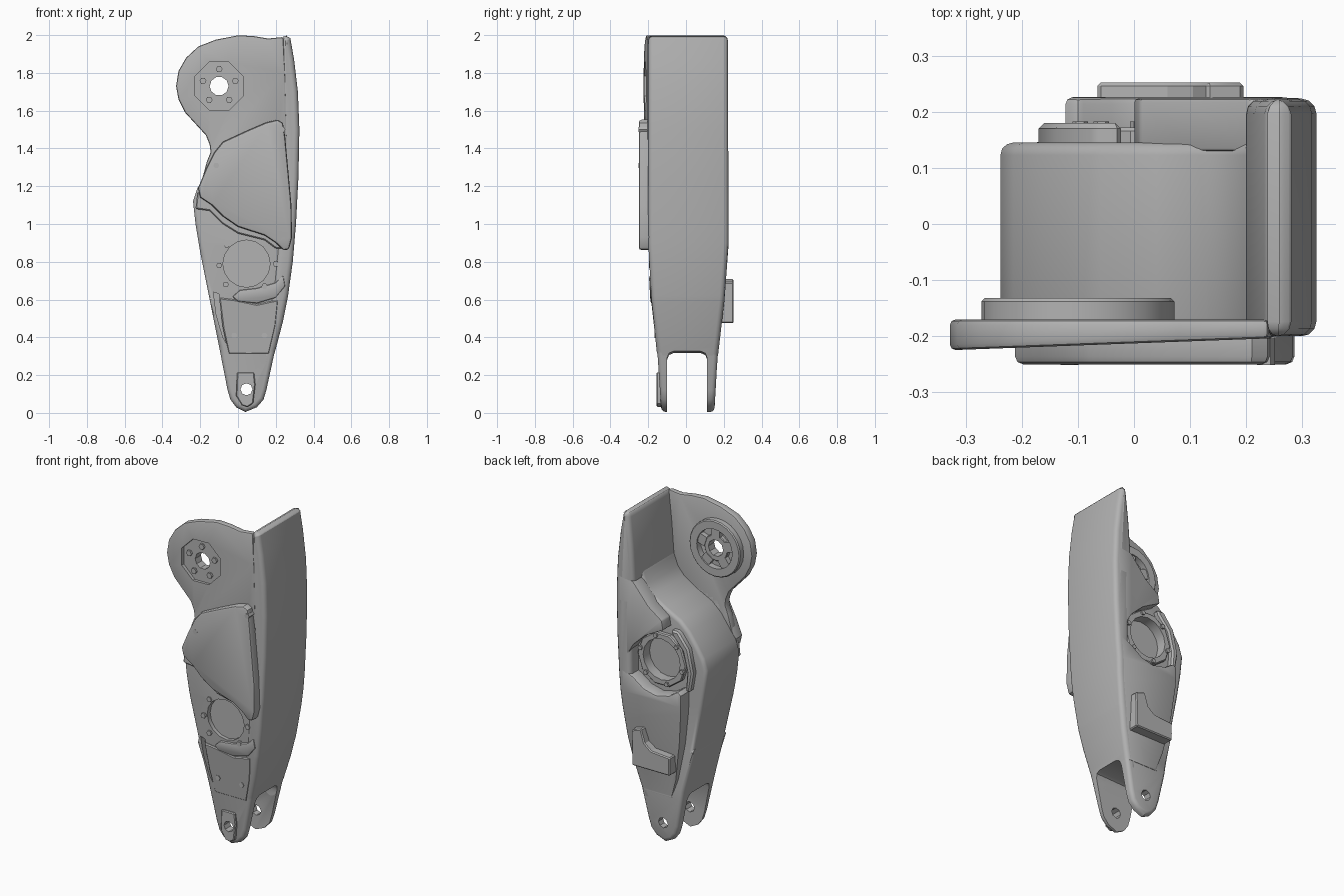
import bpy, bmesh, math
from mathutils import Vector

if "Cube" in bpy.data.objects:
    bpy.data.objects.remove(bpy.data.objects["Cube"])

grey = bpy.data.materials.new("plain grey")
grey.diffuse_color = (0.45, 0.45, 0.45, 1)
grey.use_nodes = True
grey.node_tree.nodes["Principled BSDF"].inputs["Base Color"].default_value = grey.diffuse_color


def taper(knots):
    """Piecewise linear depth along the height."""
    def f(x, z):
        for (z0, v0), (z1, v1) in zip(knots, knots[1:]):
            if z <= z1:
                return v0 + (v1 - v0) * max(0, (z - z0) / (z1 - z0))
        return knots[-1][1]
    return f


FRONT = taper([(0, -.13), (.3, -.15), (.6, -.183), (.9, -.2), (2, -.2)])
BACK = taper([(0, .15), (.3, .168), (.6, .203), (.9, .225), (2, .222)])
BODY_FRONT = taper([(0, -.13), (.3, -.15), (.6, -.174), (.9, -.19), (2, -.19)])
BODY_BACK = taper([(0, .15), (.3, .167), (.6, .148), (.9, .145), (2, .145)])


def shift(f, d):
    return lambda x, z: f(x, z) + d


def slab(name, pts, y0, y1, bevel=0, segs=2, cuts=(), angle=35):
    """Outline in x-z, extruded from depth y0 to y1 (numbers or functions)."""
    bm = bmesh.new()
    face = bm.faces.new([bm.verts.new((x, 0, z)) for x, z in pts])
    ext = bmesh.ops.extrude_face_region(bm, geom=[face])
    for v in ext["geom"]:
        if isinstance(v, bmesh.types.BMVert):
            v.co.y = 1
    if callable(y0) or callable(y1):
        for z in (.3, .6, .9):
            bmesh.ops.bisect_plane(bm, geom=bm.verts[:] + bm.edges[:] + bm.faces[:],
                                   plane_co=(0, 0, z), plane_no=(0, 0, 1))
    for v in bm.verts:
        d = y0 if v.co.y < .5 else y1
        v.co.y = d(v.co.x, v.co.z) if callable(d) else d
    bmesh.ops.recalc_face_normals(bm, faces=bm.faces[:])
    me = bpy.data.meshes.new(name)
    bm.to_mesh(me)
    bm.free()
    me.materials.append(grey)
    ob = bpy.data.objects.new(name, me)
    bpy.context.collection.objects.link(ob)
    if bevel:
        m = ob.modifiers.new("bevel", "BEVEL")
        m.width, m.segments = bevel, segs
        m.limit_method, m.angle_limit = "ANGLE", math.radians(angle)
        m.use_clamp_overlap = False
    for c in cuts:
        m = ob.modifiers.new("cut", "BOOLEAN")
        m.operation, m.object, m.solver = "DIFFERENCE", c, "EXACT"
    finish(ob)
    return ob


def finish(ob):
    """Apply modifiers and shade."""
    bpy.context.view_layer.update()
    dg = bpy.context.evaluated_depsgraph_get()
    me = bpy.data.meshes.new_from_object(ob.evaluated_get(dg))
    ob.modifiers.clear()
    ob.data = me
    bpy.ops.object.select_all(action="DESELECT")
    ob.select_set(True)
    bpy.context.view_layer.objects.active = ob
    bpy.ops.object.shade_smooth_by_angle(angle=math.radians(32))


def ring(x, z, r, n=16, start=0.0):
    return [(x + r * math.cos(start + 2 * math.pi * i / n),
             z + r * math.sin(start + 2 * math.pi * i / n)) for i in range(n)]


cutters = []


def cutter(name, pts, y0, y1, bevel=0):
    ob = slab(name, pts, y0, y1, bevel)
    ob.hide_render = True
    cutters.append(ob)
    return ob


# Cutters
pin_hole = cutter("pin_hole", ring(.045, .125, .032, 8), -.4, .4)
hub_hole = cutter("hub_hole", ring(-.1, 1.73, .05, 10), -.4, .4)
fork_slot = cutter("fork_slot", [(-.6, -.3), (.6, -.3), (.6, .34), (-.6, .3)], -.1, .112, .035)
hub_recess = cutter("hub_recess", ring(-.1, 1.73, .137, 8, math.pi / 8), -.4, -.2)
front_bore = cutter("front_bore", ring(.045, .79, .125, 16), -.4, -.155)
rear_bore = cutter("rear_bore", ring(.045, 1.13, .125, 16), .11, .4)
side_slit = cutter("side_slit", [(-.13, .64), (-.1, .63), (-.085, .48), (-.04, .33),
                                 (-.08, .4), (-.115, .52)], -.4, -.14)

# Central body with the ramped top and the fork at its foot
slab("main_body", [(.04, .005), (.1, .03), (.135, .07), (.15, .12), (.2, .35), (.235, .55),
                   (.265, .8), (.28, 1.1), (.29, 1.4), (.27, 1.67), (.225, 1.67), (.196, 1.6),
                   (.173, 1.54), (.13, 1.49), (.04, 1.435), (-.06, 1.385), (-.12, 1.33),
                   (-.17, 1.26), (-.215, 1.19), (-.238, 1.12), (-.225, 1.0), (-.2, .85),
                   (-.15, .6), (-.1, .35), (-.055, .12), (-.04, .07), (-.01, .03)],
     BODY_FRONT, BODY_BACK, .022, 3,
     (fork_slot, pin_hole, front_bore, rear_bore, side_slit), 50)

# Long curved side wall, fading into the fork
slab("side_rim", [(.172, .24), (.203, .35), (.237, .48), (.265, .62), (.29, .8), (.307, 1.0),
                  (.32, 1.25), (.325, 1.5), (.317, 1.7), (.297, 1.87), (.277, 1.985), (.262, 2),
                  (.235, 1.99), (.215, 1.8), (.2, 1.6), (.22, 1.4), (.22, 1.0), (.19, .7),
                  (.14, .4), (.11, .24)],
     FRONT, BACK, .026, 3, (fork_slot,), 50)

# Front upper plate with the round joint lobe
slab("joint_plate", [(-.15, 1.42), (-.17, 1.47), (-.225, 1.53), (-.28, 1.59), (-.315, 1.66),
                     (-.328, 1.73), (-.315, 1.81), (-.275, 1.88), (-.21, 1.94), (-.12, 1.975),
                     (0, 1.999), (.08, 1.995), (.16, 1.982), (.24, 1.99), (.25, 1.8), (.26, 1.4),
                     (.2, 1.2), (-.2, 1.2), (-.165, 1.33), (-.145, 1.38)],
     lambda x, z: -.225 + .037 * (x + .33), -.17, .01, 2, (hub_recess, hub_hole), 50)

# Joint hub: outer ring, centre boss, spokes and bolts
hub_inner = cutter("hub_inner", ring(-.1, 1.73, .12, 24), -.4, .4)
slab("hub_ring", ring(-.1, 1.73, .172, 24), -.18, -.132, .006, 1, (hub_inner,), 50)
slab("hub_boss", ring(-.1, 1.73, .08, 16), -.18, -.145, .004, 1, (hub_hole,), 50)
for i in range(5):
    a = math.radians(90 + 72 * i)
    u, v = Vector((math.cos(a), math.sin(a))), Vector((-math.sin(a), math.cos(a)))
    c = Vector((-.1, 1.73))
    slab("hub_spoke", [c + u * r + v * w for r, w in ((.07, -.03), (.13, -.03), (.13, .03), (.07, .03))],
         -.18, -.14)
    p = c + u * .09
    slab("hub_bolt", ring(p.x, p.y, .018, 6), -.212, -.19)

# Front cover
slab("front_cover", [(.21, 1.552), (.238, 1.535), (.25, 1.46), (.283, 1.1), (.286, .93),
                     (.27, .865), (.24, .86), (.2, .9), (.14, .94), (0, .985), (-.08, 1.04),
                     (-.14, 1.1), (-.2, 1.14), (-.212, 1.19), (-.17, 1.29), (-.125, 1.38),
                     (-.08, 1.435), (.05, 1.495), (.15, 1.538)],
     -.25, -.17, .014, 2, (), 50)
# Lower lip under the front cover
slab("cover_lip", [(-.225, 1.08), (-.215, 1.17), (-.1, 1.12), (.02, 1.0), (.2, .95), (.25, .87),
                   (.2, .87), (.14, .915), (0, .95), (-.08, 1.0), (-.15, 1.07)],
     -.212, -.17, .006, 1)

# Front lower panels
slab("lower_panel", [(-.1, .61), (-.02, .6), (.1, .575), (.215, .6), (.2, .46), (.165, .31),
                     (-.05, .31), (-.08, .45)], shift(FRONT, -.002), -.12, .006, 1)
slab("panel_lip", [(-.03, .615), (.01, .65), (.1, .66), (.2, .69), (.24, .73), (.25, .67),
                   (.2, .61), (.1, .58), (0, .59)], shift(FRONT, -.006), -.14, .008, 2)

# Bolts round the front bore, the panel and cover corners
for x, z, y in ((-.06, .89, -.197), (-.1, .78, -.197), (-.065, .68, -.19), (.2, .79, -.197),
                (.14, .67, -.194), (.19, .9, -.2), (.14, .41, -.168), (-.02, .41, -.168),
                (-.115, 1.31, -.251), (.235, 1.5, -.251)):
    slab("front_bolt", ring(x, z, .016, 6), y, y + .06)

# Bearing pad on the fork
slab("fork_pad", [(-.005, .215), (.085, .215), (.092, .15), (.08, .05), (.05, .03), (.02, .04),
                  (-.01, .09)], -.155, -.11, .005, 1, (pin_hole,), 50)

# Rear bearing flange and its bolts
slab("rear_flange", ring(.045, 1.13, .165, 10), .13, .172, .006, 1, (rear_bore,), 50)
for i in range(6):
    a = math.radians(60 * i + 15)
    slab("rear_bolt", ring(.045 + .146 * math.cos(a), 1.13 + .146 * math.sin(a), .014, 6), .16, .183)

# Rear covers
slab("rear_upper_cover", [(.3, 1.6), (.205, 1.585), (.1, 1.46), (.01, 1.395), (.0, 1.34),
                          (.12, 1.275), (.2, 1.2), (.27, 1.08), (.3, 1.1)], .13, .2235, .006, 2)
slab("rear_lower_cover", [(.285, 1.04), (.2, 1.0), (.13, .95), (.05, .93), (-.04, .95),
                          (-.1, .99), (-.122, .97), (-.12, .85), (-.1, .65), (-.06, .42),
                          (-.02, .3), (.17, .3), (.22, .5), (.26, .75)],
     .12, shift(BACK, .001), .012, 2, (), 50)
slab("rear_bracket", [(-.12, .98), (-.13, 1.1), (-.1, 1.22), (-.03, 1.3), (-.02, 1.33),
                      (-.07, 1.33), (-.14, 1.24), (-.17, 1.1), (-.15, .98)], .1, .18, .01, 1)

# Stepped block on the rear cover
slab("rear_block", [(.195, .69), (.13, .71), (.105, .63), (.06, .595), (-.065, .585),
                    (-.065, .475), (.19, .475)], .17, .252, .006, 1)

for c in cutters:
    bpy.data.objects.remove(c)
